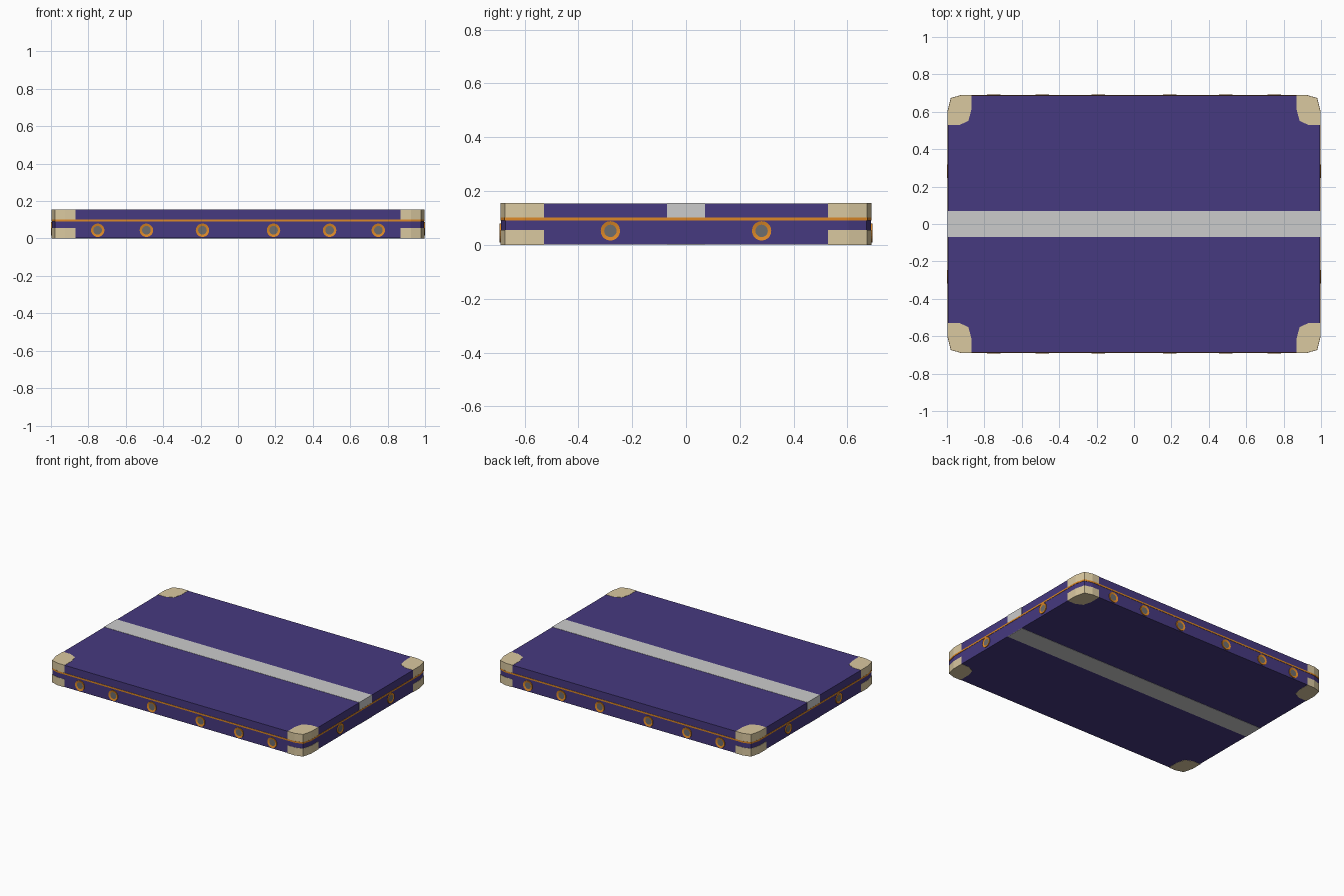
import bpy, bmesh
from mathutils import Vector, Matrix

if "Cube" in bpy.data.objects:
    bpy.data.objects.remove(bpy.data.objects["Cube"])


def material(name, rgb):
    m = bpy.data.materials.new(name)
    m.diffuse_color = (*rgb, 1)
    m.use_nodes = True
    m.node_tree.nodes["Principled BSDF"].inputs["Base Color"].default_value = m.diffuse_color
    return m


PURPLE = material("purple", (0.061, 0.041, 0.214))
TAN = material("tan", (0.70, 0.58, 0.35))
GOLD = material("gold", (0.73, 0.25, 0.02))
DARK = material("dark_grey", (0.155, 0.155, 0.155))


def finish(bm, name, *mats):
    bmesh.ops.recalc_face_normals(bm, faces=bm.faces)
    me = bpy.data.meshes.new(name)
    bm.to_mesh(me)
    bm.free()
    for m in mats:
        me.materials.append(m)
    ob = bpy.data.objects.new(name, me)
    bpy.context.collection.objects.link(ob)
    return ob


def prism(name, outline, z0, z1, *mats):
    """Extrude a flat outline from z0 to z1."""
    bm = bmesh.new()
    face = bm.faces.new([bm.verts.new((x, y, z0)) for x, y in outline])
    ext = bmesh.ops.extrude_face_region(bm, geom=[face])
    top = [v for v in ext["geom"] if isinstance(v, bmesh.types.BMVert)]
    bmesh.ops.translate(bm, verts=top, vec=(0, 0, z1 - z0))
    return finish(bm, name, *mats)


# Rounded corner (first quadrant) shared by the case, trim and caps
CORNER = [(0.996, 0.605), (0.979, 0.673), (0.925, 0.689)]
CAP_INNER = [(0.87, 0.689), (0.87, 0.61), (0.885, 0.552), (0.935, 0.528), (0.996, 0.528)]
QUADRANTS = [(1, 1), (-1, 1), (-1, -1), (1, -1)]


def case_outline(grow):
    pts = []
    for sx, sy in QUADRANTS:
        corner = CORNER if sx * sy > 0 else CORNER[::-1]
        pts += [(sx * (x + grow), sy * (y + grow)) for x, y in corner]
    return pts


H = 0.156

# Case base, trim line and lid
prism("case_base", case_outline(-0.0015), 0.0015, 0.09, PURPLE)
prism("trim_line", case_outline(0.0005), 0.09, 0.101, GOLD)
prism("case_lid", case_outline(-0.0015), 0.101, H - 0.0015, PURPLE)

# Corner caps, one above and one below the middle band
for i, (sx, sy) in enumerate(QUADRANTS):
    outline = [(sx * x, sy * y) for x, y in CORNER + CAP_INNER]
    prism(f"lower_corner_cap_{i}", outline, 0, 0.056, TAN)
    prism(f"upper_corner_cap_{i}", outline, 0.101, H, TAN)

# Grey centre band over the lid and under the base
band = [(-0.996, -0.07), (0.996, -0.07), (0.996, 0.07), (-0.996, 0.07)]
prism("top_band", band, 0.101, H)
prism("bottom_band", [(x * 0.9985, y) for x, y in band], 0, 0.003)


def stud(name, pos, direction):
    """Gold ring with a slightly sunken dark centre."""
    bm = bmesh.new()
    bmesh.ops.create_cone(bm, cap_ends=True, segments=20, radius1=0.036, radius2=0.036, depth=0.012)
    front = max(bm.faces, key=lambda f: f.calc_center_median().z)
    bmesh.ops.inset_region(bm, faces=[front], thickness=0.013)
    bmesh.ops.translate(bm, verts=front.verts, vec=(0, 0, -0.003))
    front.material_index = 1
    rot = Vector(direction).to_track_quat('Z', 'Y').to_matrix().to_4x4()
    bmesh.ops.transform(bm, matrix=Matrix.Translation(pos) @ rot, verts=bm.verts)
    finish(bm, name, GOLD, DARK)


# Studs along the four sides
for s, side in ((-1, "front"), (1, "back")):
    for i, x in enumerate((-0.75, -0.49, -0.19, 0.19, 0.49, 0.75)):
        stud(f"{side}_stud_{i}", (x, s * 0.687, 0.044), (0, s, 0))
for s, side in ((-1, "left"), (1, "right")):
    for i, y in enumerate((-0.281, 0.281)):
        stud(f"{side}_stud_{i}", (s * 0.994, y, 0.052), (s, 0, 0))
